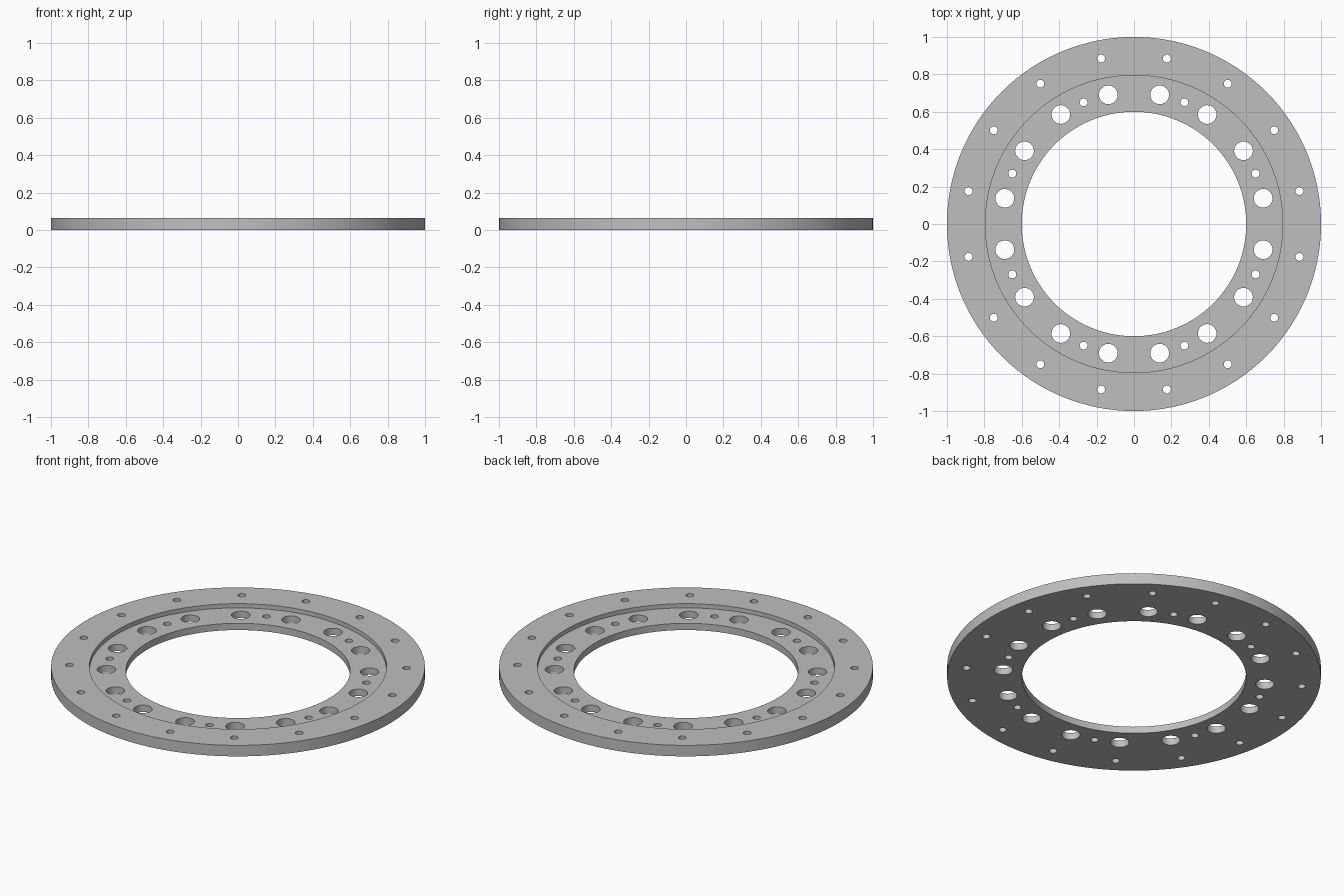
import bpy, bmesh
from math import cos, sin, pi, radians

if "Cube" in bpy.data.objects:
    bpy.data.objects.remove(bpy.data.objects["Cube"], do_unlink=True)

HEIGHT, FLOOR = 0.065, 0.04
OUTER, STEP, BORE = 1.0, 0.795, 0.6
SEGMENTS = 128

grey = bpy.data.materials.new("light grey metal")
grey.use_nodes = True
colour = (0.52, 0.52, 0.52, 1)
grey.diffuse_color = colour
grey.node_tree.nodes["Principled BSDF"].inputs["Base Color"].default_value = colour


def make_object(name, bm):
    bmesh.ops.recalc_face_normals(bm, faces=bm.faces)
    mesh = bpy.data.meshes.new(name)
    bm.to_mesh(mesh)
    bm.free()
    mesh.materials.append(grey)
    obj = bpy.data.objects.new(name, mesh)
    bpy.context.collection.objects.link(obj)
    return obj


def lathe(name, profile):
    """Turn a closed (radius, height) profile around z."""
    bm = bmesh.new()
    rings = []
    for i in range(SEGMENTS):
        a = 2 * pi * i / SEGMENTS
        rings.append([bm.verts.new((r * cos(a), r * sin(a), z)) for r, z in profile])
    for i, ring in enumerate(rings):
        after = rings[(i + 1) % SEGMENTS]
        for j in range(len(profile)):
            k = (j + 1) % len(profile)
            bm.faces.new((ring[j], after[j], after[k], ring[k]))
    return make_object(name, bm)


def add_pins(bm, count, circle, radius, start, sides):
    """Add a circle of upright pins that will cut the bolt holes."""
    for i in range(count):
        a = radians(start) + 2 * pi * i / count
        made = bmesh.ops.create_cone(bm, cap_ends=True, segments=sides,
                                     radius1=radius, radius2=radius, depth=0.4)
        bmesh.ops.translate(bm, verts=made["verts"],
                            vec=(circle * cos(a), circle * sin(a), 0))


# Flange ring with a lowered inner ledge
flange = lathe("flange_ring", [(BORE, 0), (OUTER, 0), (OUTER, HEIGHT),
                               (STEP, HEIGHT), (STEP, FLOOR), (BORE, FLOOR)])

# Hole cutters: large and small ledge holes, small rim holes
pins = bmesh.new()
add_pins(pins, 16, 0.704, 0.05, 11.25, 32)
add_pins(pins, 8, 0.704, 0.021, 22.5, 20)
add_pins(pins, 16, 0.902, 0.021, 11.25, 20)
cutter = make_object("hole_cutter", pins)
cutter.hide_render = True

# Drill the holes, then discard the cutter
drill = flange.modifiers.new("bolt holes", "BOOLEAN")
drill.operation = "DIFFERENCE"
drill.solver = "EXACT"
drill.object = cutter
bpy.ops.object.select_all(action="DESELECT")
flange.select_set(True)
bpy.context.view_layer.objects.active = flange
bpy.ops.object.modifier_apply(modifier=drill.name)
bpy.data.objects.remove(cutter, do_unlink=True)

# Smooth round walls, crisp rims
bpy.ops.object.shade_smooth_by_angle(angle=radians(30))
